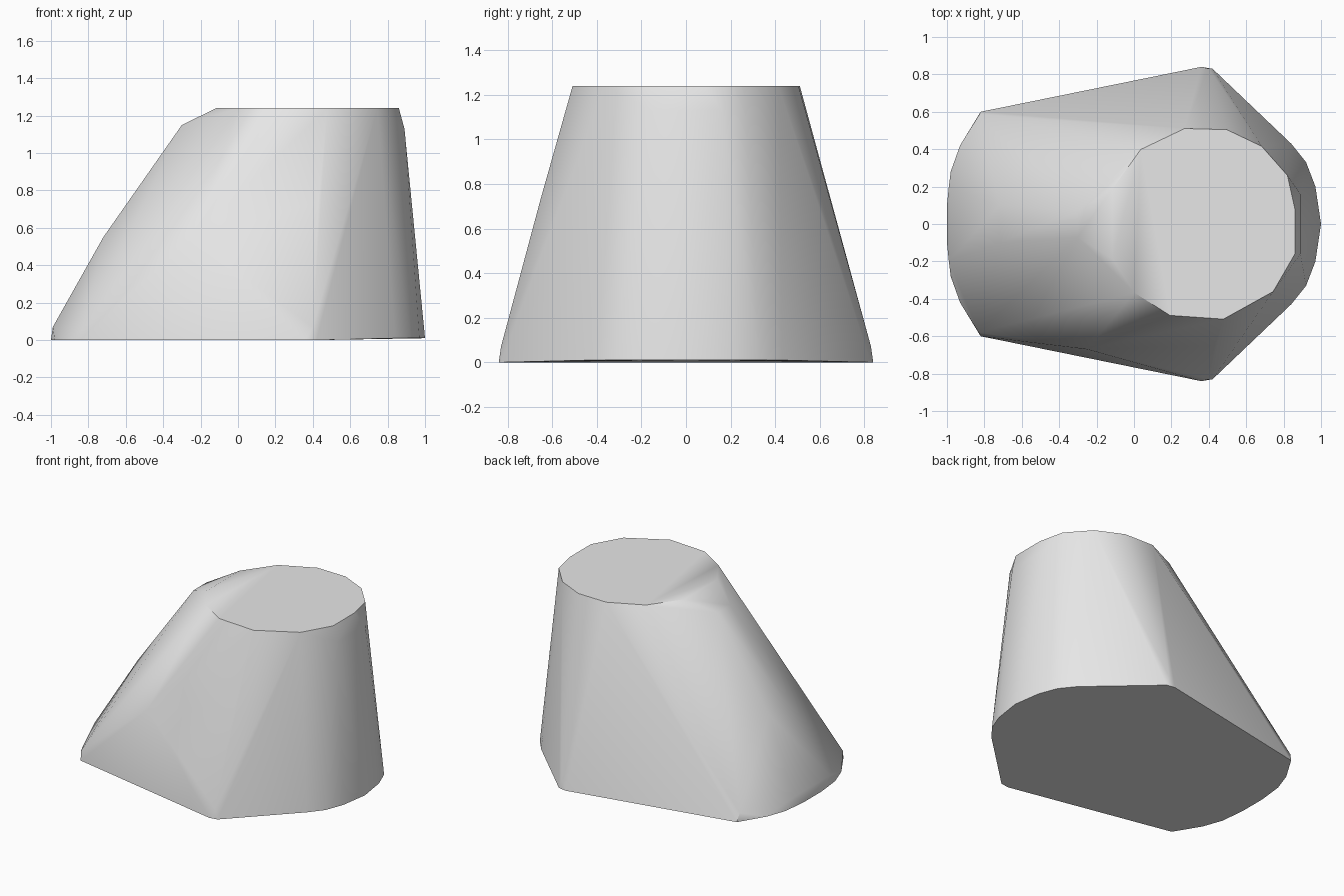
import bpy
import bmesh
from math import cos, sin, radians

default_cube = bpy.data.objects.get("Cube")
if default_cube:
    bpy.data.objects.remove(default_cube, do_unlink=True)


def make_material(name, colour):
    """Create a plain flat material."""
    material = bpy.data.materials.new(name)
    material.use_nodes = True
    material.diffuse_color = colour
    shader = material.node_tree.nodes["Principled BSDF"]
    shader.inputs["Base Color"].default_value = colour
    shader.inputs["Roughness"].default_value = 0.5
    return material


def mirrored(points):
    """Return the points together with their reflections across the y plane."""
    result = []
    for x, y, z in points:
        result.append((x, y, z))
        if y != 0:
            result.append((x, -y, z))
    return result


def hull_object(name, points, material):
    """Wrap a tight convex skin around the given section points."""
    bm = bmesh.new()
    for point in points:
        bm.verts.new(point)
    result = bmesh.ops.convex_hull(bm, input=bm.verts)
    unused = result["geom_interior"] + result["geom_unused"]
    loose = [item for item in unused if isinstance(item, bmesh.types.BMVert)]
    bmesh.ops.delete(bm, geom=list(set(loose)), context="VERTS")
    bmesh.ops.recalc_face_normals(bm, faces=bm.faces)
    mesh = bpy.data.meshes.new(name)
    bm.to_mesh(mesh)
    bm.free()
    mesh.materials.append(material)
    obj = bpy.data.objects.new(name, mesh)
    bpy.context.collection.objects.link(obj)
    return obj


# Footprint: rounded nose, straight flanks, wide corners and rounded rear
footprint = mirrored([
    (-0.82, 0.6, 0), (-0.93, 0.42, 0), (-0.98, 0.28, 0), (-1, 0.1, 0),
    (0.36, 0.84, 0), (0.42, 0.83, 0),
    (0.84, 0.43, 0.01), (0.92, 0.33, 0.01), (0.97, 0.2, 0.01), (1, 0, 0.01),
])

# Lower lip, sloping nose and flank bulges
body_points = mirrored([
    (-0.99, 0.2, 0.07), (-0.83, 0.58, 0.06), (0.4, 0.83, 0.07),
    (-0.72, 0.1, 0.55), (-0.3, 0.07, 1.15), (0.89, 0.16, 1.13),
])
body_points += [(-0.25, -0.67, 0.54), (0.43, -0.65, 0.74)]

# Flat, slightly irregular round top
top_angles = [9, 30, 53, 76, 101, 130, 159, 201, 225, 250, 282, 316, 342]
top_rim = [(0.37 + 0.52 * cos(radians(a)), 0.52 * sin(radians(a)), 1.24)
           for a in top_angles]
top_rim = [(min(x, 0.86), y, z) for x, y, z in top_rim]

grey = make_material("light grey", (0.8, 0.8, 0.8, 1))
body = hull_object("tapered_body", footprint + body_points + top_rim, grey)

# Soft sides with a crisp top and base
bpy.ops.object.select_all(action="DESELECT")
body.select_set(True)
bpy.context.view_layer.objects.active = body
bpy.ops.object.shade_smooth_by_angle(angle=radians(45))
